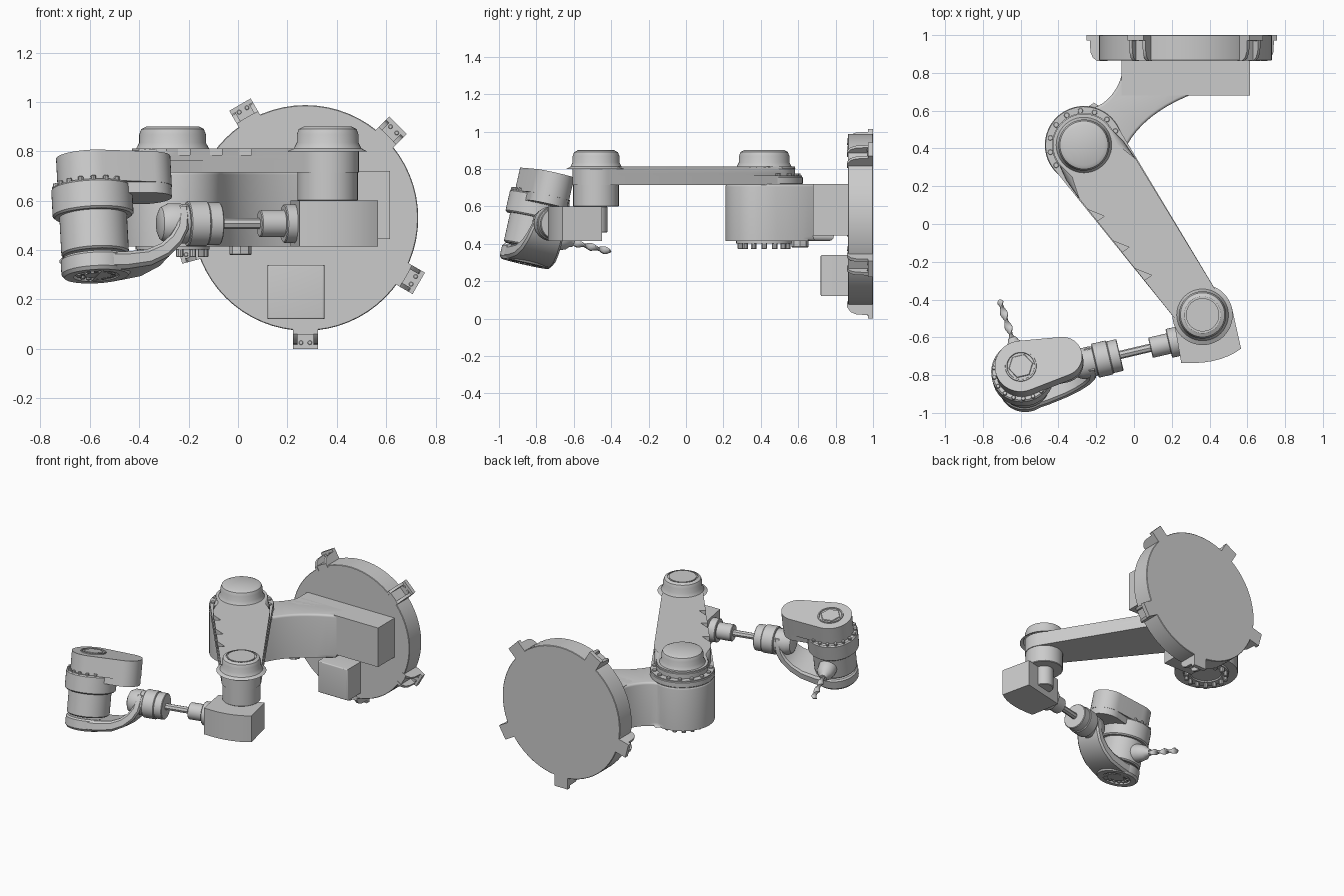
import bpy, bmesh, math
from math import sin, cos, pi, radians
from mathutils import Matrix, Vector
from mathutils.geometry import interpolate_bezier

if "Cube" in bpy.data.objects:
    bpy.data.objects.remove(bpy.data.objects["Cube"])

T = lambda x, y, z: Matrix.Translation((x, y, z))
R = lambda deg, ax: Matrix.Rotation(radians(deg), 4, ax)
I = Matrix.Identity(4)

def finish(name, bm, m):
    bmesh.ops.recalc_face_normals(bm, faces=bm.faces)
    bm.transform(m)
    me = bpy.data.meshes.new(name)
    bm.to_mesh(me)
    bm.free()
    ob = bpy.data.objects.new(name, me)
    bpy.context.collection.objects.link(ob)
    return ob

def lathe(name, prof, m=I, seg=40):
    """Spin (radius, height) points about local z."""
    bm = bmesh.new()
    vs = [bm.verts.new((r, 0, z)) for r, z in prof]
    es = [bm.edges.new(p) for p in zip(vs, vs[1:])]
    bmesh.ops.spin(bm, geom=vs + es, axis=(0, 0, 1), cent=(0, 0, 0), angle=2 * pi, steps=seg)
    bmesh.ops.remove_doubles(bm, verts=bm.verts, dist=1e-5)
    return finish(name, bm, m)

def cyl(name, r, z0, z1, m=I, seg=40, c=0.004):
    """Cylinder with a small chamfer on both rims."""
    return lathe(name, [(0, z0), (r - c, z0), (r, z0 + c), (r, z1 - c), (r - c, z1), (0, z1)], m, seg)

def prism(name, pts, z0, z1, m=I, top=0, bottom=0):
    """Extrude an outline, rounding the top and bottom rims."""
    bm = bmesh.new()
    lo = [bm.verts.new((x, y, z0)) for x, y in pts]
    hi = [bm.verts.new((x, y, z1)) for x, y in pts]
    fl, fh = bm.faces.new(lo), bm.faces.new(hi)
    n = len(pts)
    for i in range(n):
        j = (i + 1) % n
        bm.faces.new((lo[i], lo[j], hi[j], hi[i]))
    for f, w in ((fl, bottom), (fh, top)):
        if w:
            bmesh.ops.bevel(bm, geom=list(f.edges), offset=w, segments=4, profile=0.5,
                            affect='EDGES', clamp_overlap=True)
    return finish(name, bm, m)

def box(name, x0, x1, y0, y1, z0, z1, m=I, top=0):
    return prism(name, [(x0, y0), (x1, y0), (x1, y1), (x0, y1)], z0, z1, m, top)

def arc(cx, cy, r, a0, a1, n=20):
    return [(cx + r * cos(radians(a0 + (a1 - a0) * i / n)),
             cy + r * sin(radians(a0 + (a1 - a0) * i / n))) for i in range(n + 1)]

def bez(*p, n=10):
    return [(v.x, v.y) for v in interpolate_bezier(*[Vector((x, y, 0)) for x, y in p], n)]

def capsule(r1, r2, d):
    a = math.degrees(math.acos((r1 - r2) / d))
    return arc(0, 0, r1, a, 360 - a, 28) + arc(d, 0, r2, -a, a, 20)

def bolts(name, n, rad, r, z0, z1, m):
    for i in range(n):
        cyl(f"{name}_{i}", r, z0, z1, m @ R(360 * i / n, 'Z') @ T(rad, 0, 0), 10, 0.002)

# mounting disc (local z points towards the front)
D = T(0.273, 1, 0.53) @ R(90, 'X')
cyl("mounting_disc", 0.457, 0, 0.135, D, 64, 0.003)

# clamp brackets round the disc
for k, a in enumerate((-90, -30, 45, 120, 195)):
    B = D @ R(a, 'Z')
    box(f"bracket_foot_{k}", 0.43, 0.53, -0.05, 0.05, 0, 0.028, B)
    box(f"bracket_back_{k}", 0.43, 0.472, -0.05, 0.05, 0, 0.135, B)
    for s in (-1, 1):
        G = B @ T(0, s * 0.041 + 0.009, 0) @ R(90, 'X')
        prism(f"bracket_rib_{k}_{s}", [(0.44, 0.02), (0.512, 0.02), (0.508, 0.09), (0.495, 0.12),
                                      (0.47, 0.138), (0.44, 0.138)], 0, 0.018, G)
        cyl(f"bracket_bolt_{k}_{s}", 0.009, 0.02, 0.032, B @ T(0.505, s * 0.018, 0), 10, 0.002)

# junction box on the disc
box("junction_box", -0.153, 0.077, -0.41, -0.19, 0.13, 0.28, D, 0.008)

# shoulder bracket: block plus curved arm ending in the round joint
box("shoulder_block", -0.065, 0.615, 0.68, 0.87, 0.445, 0.72)
SX, SY = -0.265, 0.418
outline = (bez((-0.065, 0.79), (-0.085, 0.71), (-0.14, 0.64), (-0.21, 0.617))
           + arc(SX, SY, 0.207, 75, 345, 36)[1:]
           + bez((-0.055, 0.385), (0.0, 0.5), (0.1, 0.6), (0.29, 0.68)) + [(0.29, 0.79)])
prism("shoulder_arm", outline, 0.415, 0.72, I, 0.015, 0.025)
S = T(SX, SY, 0)
lathe("joint_underside", [(0.15, 0.42), (0.15, 0.402), (0.105, 0.402), (0.1, 0.41), (0, 0.41)], S)
bolts("underside_bolt", 14, 0.13, 0.015, 0.372, 0.41, S)
cyl("cable_plug", 0.045, 0.38, 0.42, T(0.01, 0.61, 0), 8)

# shoulder ring and hub
cyl("shoulder_ring", 0.207, 0.715, 0.762, S, 48, 0.008)
bolts("ring_bolt", 15, 0.182, 0.014, 0.755, 0.775, S)

def hub(name, r, m, inset):
    p = [(r + 0.035, 0.8), (r + 0.012, 0.812), (r, 0.835), (r, 0.868), (r - 0.008, 0.89), (r - 0.028, 0.9)]
    if inset:
        p += [(inset, 0.9), (inset, 0.892), (inset - 0.01, 0.892), (inset - 0.01, 0.9)]
    lathe(name, p + [(0, 0.9)], m, 48)
hub("shoulder_hub", 0.135, S, 0)

# upper arm
EX, EY = 0.363, -0.481
A = S @ Matrix.Rotation(math.atan2(EY - SY, EX - SX), 4, 'Z')
L = math.hypot(EX - SX, EY - SY)
prism("upper_arm_plate", capsule(0.203, 0.127, L), 0.715, 0.765, A, 0.01)
shape = arc(0, 0, 0.165, 90, 270, 24) + [(0.1, -0.183), (0.22, -0.183)] + arc(L, 0, 0.127, -86, 86) \
    + [(0.22, 0.183), (0.1, 0.183)]
arm = prism("upper_arm", shape, 0.72, 0.812, A, 0.035)
for i, s in enumerate((0.37, 0.58, 0.77)):
    w = 0.197 - 0.065 * s
    cut = prism(f"vent_cutter_{i}", [(s - 0.1, -w - 0.02), (s, -w - 0.02), (s, -w + 0.045)], 0.785, 0.85, A)
    cut.hide_render = True
    cut.hide_viewport = True
    md = arm.modifiers.new("vent", 'BOOLEAN')
    md.operation, md.object, md.solver = 'DIFFERENCE', cut, 'EXACT'

# elbow
E = T(EX, EY, 0)
hub("elbow_hub", 0.125, E, 0.098)
cyl("elbow_neck", 0.122, 0.598, 0.72, E)
cyl("elbow_lug", 0.06, 0.46, 0.6, E)
prism("elbow_block", [(0.212, -0.52), (0.52, -0.45), (0.567, -0.66)]
      + bez((0.567, -0.66), (0.5, -0.71), (0.4, -0.745), (0.25, -0.735), n=8)[1:], 0.415, 0.6)

# head frame: local x along the forearm, z along the rolled tool body
W = T(-0.585, -0.813, 0.507) @ R(13.2, 'Z')
H = W @ R(-13, 'X')
X = W @ R(90, 'Y')

# forearm
cyl("forearm_flange", 0.078, 0.79, 0.86, X)
cyl("forearm_socket", 0.055, 0.69, 0.80, X)
cyl("forearm_rod", 0.022, 0.5, 0.72, X, 8, 0.002)
cyl("wrist_front", 0.086, 0.468, 0.525, X)
cyl("wrist_barrel", 0.092, 0.388, 0.47, X)
cyl("wrist_collar", 0.08, 0.345, 0.39, X)
lathe("wrist_knuckle", [(0, 0.27), (0.045, 0.27), (0.066, 0.28), (0.082, 0.31), (0.082, 0.36), (0, 0.36)], X)

# curved yoke from the wrist to the foot of the tool body
bm = bmesh.new()
prev = None
key = [(0, -0.18, 0.138), (0.1, -0.178, 0.128), (0.2, -0.163, 0.115), (0.27, -0.13, 0.105),
       (0.32, -0.085, 0.097), (0.35, -0.035, 0.09), (0.36, 0.02, 0.08), (0.362, 0.06, 0.06)]
for i, (x, z, w) in enumerate(key):
    p, q = key[max(i - 1, 0)], key[min(i + 1, len(key) - 1)]
    n = Vector((p[1] - q[1], 0, q[0] - p[0])).normalized()
    t, c = 0.038 - 0.0025 * i, Vector((x, 0, z))
    ring = [bm.verts.new(c + n * (t * a) + Vector((0, w * b, 0))) for a, b in
            ((-1, -.88), (-.6, -1), (.6, -1), (1, -.9), (1, .9), (.6, 1), (-.6, 1), (-1, .88))]
    if prev:
        for j in range(8):
            bm.faces.new((prev[j], prev[(j + 1) % 8], ring[(j + 1) % 8], ring[j]))
    if i in (0, len(key) - 1):
        bm.faces.new(ring)
    prev = ring
finish("yoke", bm, H)
lathe("yoke_foot", [(0, -0.14), (0.132, -0.14), (0.141, -0.15), (0.141, -0.205), (0.13, -0.219), (0.092, -0.219),
                    (0.088, -0.207), (0.05, -0.207), (0.048, -0.215), (0, -0.215)], H, 48)
bolts("foot_bolt", 14, 0.07, 0.01, -0.218, -0.2, H)

# tool body, flange and cap
cyl("tool_body", 0.137, -0.13, 0.06, H, 48, 0.008)
cyl("tool_flange", 0.164, 0.03, 0.152, H, 48, 0.008)
bolts("flange_bolt", 18, 0.15, 0.011, 0.145, 0.166, H)
prism("tool_cap", capsule(0.138, 0.106, 0.225), 0.15, 0.276, H, 0.035)
prism("cap_lobe", capsule(0.1, 0.104, 0.225), 0.105, 0.2, H, 0, 0.015)
lathe("cap_ring", [(0.084, 0.27), (0.082, 0.282), (0.074, 0.282), (0.072, 0.276), (0, 0.276)], H)
cyl("cap_hex", 0.066, 0.27, 0.282, H, 6, 0.003)

# chuck and twisted drill bit
C = H @ T(0, 0.11, -0.05) @ R(5, 'Z') @ R(-90, 'X')
lathe("drill_chuck", [(0.062, 0), (0.058, 0.05), (0.046, 0.09), (0.03, 0.105), (0.022, 0.125), (0, 0.125)], C, 24)
bm = bmesh.new()
prev = None
N = 44
for i in range(N + 1):
    u = i / N
    k = 1 if u < 0.94 else 1 - (u - 0.94) / 0.06 * 0.75
    a = u * 3 * pi
    ring = []
    for j in range(10):
        b = 2 * pi * j / 10
        x, y = 0.021 * k * cos(b), 0.01 * k * sin(b)
        ring.append(bm.verts.new((x * cos(a) - y * sin(a), x * sin(a) + y * cos(a), 0.11 + 0.235 * u)))
    if prev:
        for j in range(10):
            bm.faces.new((prev[j], prev[(j + 1) % 10], ring[(j + 1) % 10], ring[j]))
    if i in (0, N):
        bm.faces.new(ring)
    prev = ring
finish("drill_bit", bm, C)

# smooth shading with crisp edges
for ob in bpy.context.scene.objects:
    if ob.type == 'MESH' and not ob.hide_render:
        ob.select_set(True)
        bpy.context.view_layer.objects.active = ob
bpy.ops.object.shade_smooth_by_angle(angle=radians(32))
